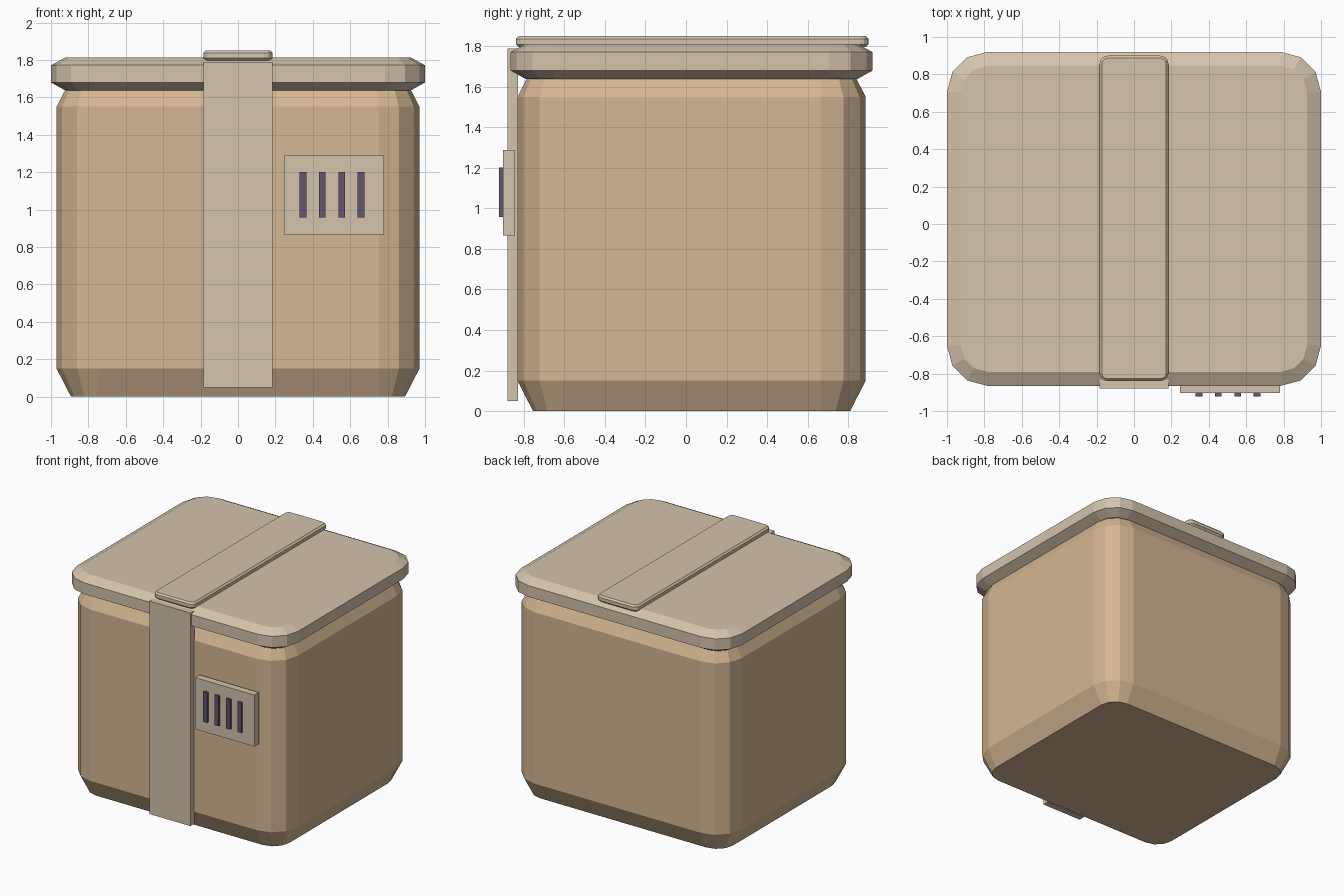
import bpy, bmesh, math

if "Cube" in bpy.data.objects:
    bpy.data.objects.remove(bpy.data.objects["Cube"])


def material(name, srgb):
    mat = bpy.data.materials.new(name)
    mat.diffuse_color = [((c / 255 + 0.055) / 1.055) ** 2.4 for c in srgb] + [1]
    mat.use_nodes = True
    mat.node_tree.nodes["Principled BSDF"].inputs["Base Color"].default_value = mat.diffuse_color
    return mat


TAN = material("warm tan", (212, 183, 147))
BEIGE = material("pale beige", (212, 195, 172))
PURPLE = material("dark purple grey", (98, 87, 108))


def make_object(name, bm, mat):
    bmesh.ops.recalc_face_normals(bm, faces=bm.faces)
    mesh = bpy.data.meshes.new(name)
    bm.to_mesh(mesh)
    bm.free()
    mesh.materials.append(mat)
    obj = bpy.data.objects.new(name, mesh)
    bpy.context.collection.objects.link(obj)
    return obj


def rounded_block(name, x, y, radius, profile, mat, segments=3):
    """Stack of rounded rectangles; profile lists (height, inset)."""
    cx, cy = sum(x) / 2, sum(y) / 2
    hx, hy = (x[1] - x[0]) / 2 - radius, (y[1] - y[0]) / 2 - radius
    bm = bmesh.new()
    rings = []
    for z, inset in profile:
        ring = []
        for corner, (sx, sy) in enumerate([(1, 1), (-1, 1), (-1, -1), (1, -1)]):
            for i in range(segments + 1):
                a = math.pi / 2 * (corner + i / segments)
                r = radius - inset
                ring.append(bm.verts.new((cx + sx * hx + r * math.cos(a),
                                          cy + sy * hy + r * math.sin(a), z)))
        rings.append(ring)
    for low, high in zip(rings, rings[1:]):
        for i in range(len(low)):
            j = (i + 1) % len(low)
            bm.faces.new((low[i], low[j], high[j], high[i]))
    bm.faces.new(rings[0])
    bm.faces.new(rings[-1])
    return make_object(name, bm, mat)


def box(name, x, y, z, mat):
    bm = bmesh.new()
    bmesh.ops.create_cube(bm, size=1)
    for v in bm.verts:
        v.co = [sum(r) / 2 + c * (r[1] - r[0]) for c, r in zip(v.co, (x, y, z))]
    return make_object(name, bm, mat)


# Container body and lid with chamfered rims
rounded_block("body", (-0.97, 0.97), (-0.832, 0.887), 0.22,
              [(0, 0.077), (0.15, 0), (1.55, 0), (1.70, 0.077)], TAN)
rounded_block("lid", (-1, 1), (-0.865, 0.92), 0.215,
              [(1.638, 0.075), (1.68, 0), (1.772, 0), (1.812, 0.075)], BEIGE)

# Strap over the lid and down the front
rounded_block("top_strap", (-0.185, 0.185), (-0.84, 0.9), 0.045,
              [(1.797, 0.013), (1.81, 0), (1.837, 0), (1.85, 0.013)], BEIGE)
box("front_strap", (-0.185, 0.185), (-0.88, -0.828), (0.05, 1.79), BEIGE)

# Vent plate with raised bars
box("vent_plate", (0.245, 0.78), (-0.903, -0.845), (0.867, 1.288), BEIGE)
for i in range(4):
    cx = 0.348 + i * 0.103
    box(f"vent_bar_{i + 1}", (cx - 0.018, cx + 0.018), (-0.922, -0.885),
        (0.957, 1.202), PURPLE)
